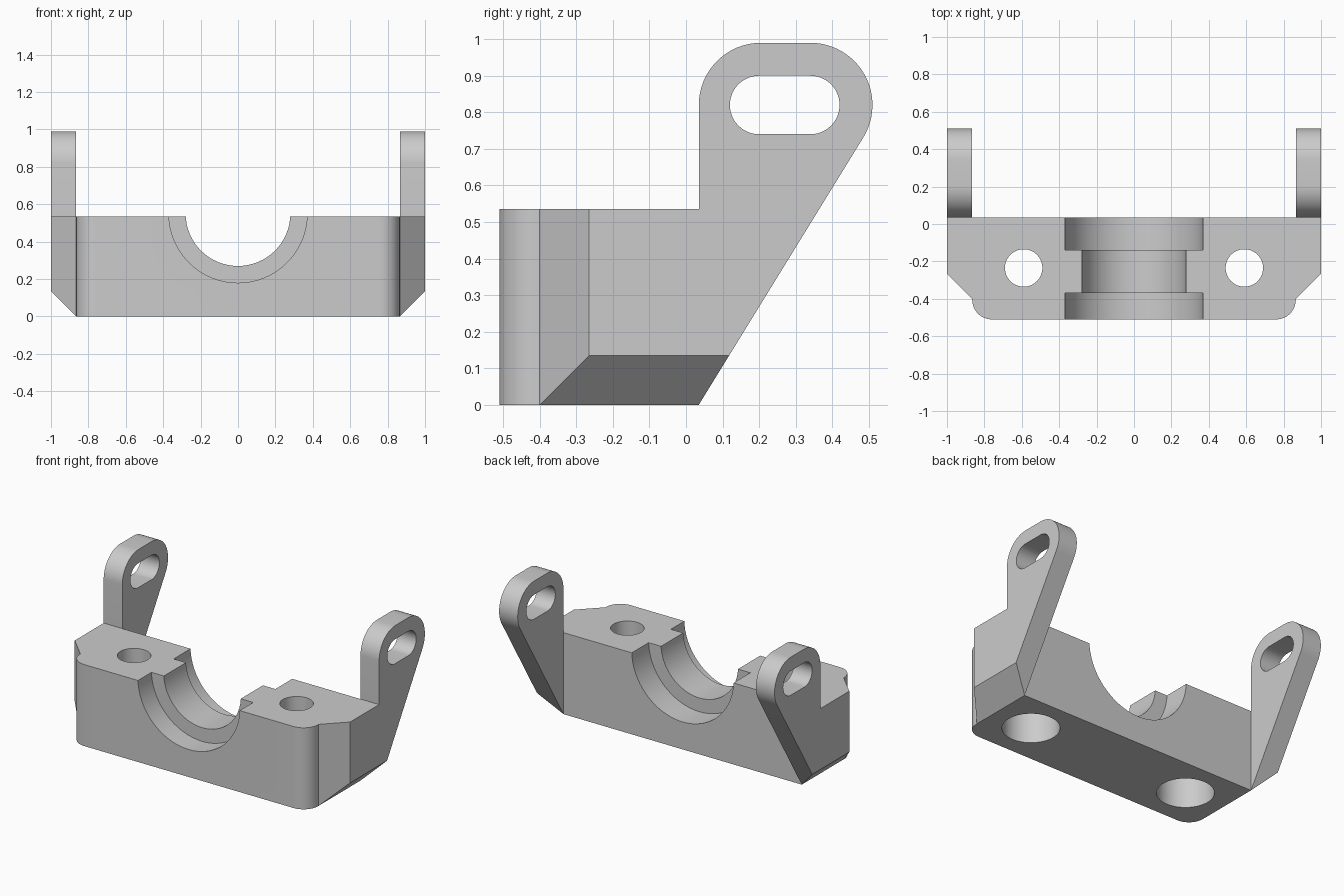
import bpy
import bmesh
from math import cos, sin, radians

cube = bpy.data.objects.get("Cube")
if cube:
    bpy.data.objects.remove(cube, do_unlink=True)

# Single grey finish
grey = bpy.data.materials.new("light_grey")
grey.use_nodes = True
colour = (0.6, 0.6, 0.6, 1)
grey.diffuse_color = colour
grey.node_tree.nodes["Principled BSDF"].inputs["Base Color"].default_value = colour


def arc(cx, cy, r, start, end, steps=16):
    """Points along an arc, angles in degrees."""
    angles = [radians(start + (end - start) * i / steps) for i in range(steps + 1)]
    return [(cx + r * cos(a), cy + r * sin(a)) for a in angles]


def circle(cx, cy, r):
    return arc(cx, cy, r, 0, 360, 64)[:-1]


def prism(name, profile, axis, low, high):
    """Extrude a 2D profile along the x, y or z axis."""
    place = {"x": lambda a, b, t: (t, a, b),
             "y": lambda a, b, t: (a, t, b),
             "z": lambda a, b, t: (a, b, t)}[axis]
    bm = bmesh.new()
    face = bm.faces.new([bm.verts.new(place(a, b, low)) for a, b in profile])
    new = bmesh.ops.extrude_face_region(bm, geom=[face])["geom"]
    verts = [v for v in new if isinstance(v, bmesh.types.BMVert)]
    bmesh.ops.translate(bm, verts=verts, vec=place(0, 0, high - low))
    bmesh.ops.recalc_face_normals(bm, faces=bm.faces)
    mesh = bpy.data.meshes.new(name)
    bm.to_mesh(mesh)
    bm.free()
    mesh.materials.append(grey)
    obj = bpy.data.objects.new(name, mesh)
    bpy.context.collection.objects.link(obj)
    return obj


def combine(target, tool, operation):
    """Apply a boolean and discard the tool."""
    tool.hide_render = True
    mod = target.modifiers.new(operation.lower(), "BOOLEAN")
    mod.operation = operation
    mod.solver = "EXACT"
    mod.object = tool
    bpy.context.view_layer.objects.active = target
    bpy.ops.object.modifier_apply(modifier=mod.name)
    bpy.data.objects.remove(tool, do_unlink=True)


FRONT, BACK, TOP = -0.51, 0.035, 0.535
EAR_IN = 0.865

# Body block with rounded front corners and angled sides
right_half = arc(0.76, FRONT + 0.105, 0.105, -90, 0) + [
    (EAR_IN, -0.4), (1, -0.265), (1, BACK)]
plan = right_half + [(-x, y) for x, y in reversed(right_half)]
bracket = prism("bearing_bracket", plan, "z", 0, TOP)

# Slotted ears leaning out behind the block
ear_profile = ([(BACK, 0)] + arc(0.34, 0.82, 0.17, -31.6, 90, 24)
               + arc(0.205, 0.82, 0.17, 90, 180))
slot_profile = arc(0.34, 0.82, 0.08, -90, 90, 24) + arc(0.2, 0.82, 0.08, 90, 270, 24)
for side in (-1, 1):
    low, high = sorted((side * EAR_IN, side))
    ear = prism("ear", ear_profile, "x", low, high)
    slot = prism("slot_cutter", slot_profile, "x", low - 0.1, high + 0.1)
    combine(ear, slot, "DIFFERENCE")
    combine(bracket, ear, "UNION")

for side in (-1, 1):
    # Sloped lower outer edge
    wedge = [(side * (EAR_IN - 0.1), -0.1), (side * 1.1, 0.235), (side * 1.1, -0.1)]
    combine(bracket, prism("edge_cutter", wedge, "y", -0.7, 0.7), "DIFFERENCE")
    # Bolt hole with a wide counterbore underneath
    x, y = side * 0.59, -0.235
    combine(bracket, prism("bolt_cutter", circle(x, y, 0.1), "z", -0.1, 0.7), "DIFFERENCE")
    combine(bracket, prism("bore_cutter", circle(x, y, 0.17), "z", -0.1, 0.27), "DIFFERENCE")

# Half-round saddle with a raised rib between two wider seats
for r, low, high in ((0.28, -0.7, 0.2), (0.37, -0.7, -0.37), (0.37, -0.14, 0.2)):
    saddle = prism("saddle_cutter", circle(0, 0.55, r), "y", low, high)
    combine(bracket, saddle, "DIFFERENCE")

# Smooth the curved walls, keep the edges crisp
bpy.ops.object.select_all(action="DESELECT")
bracket.select_set(True)
bpy.context.view_layer.objects.active = bracket
bpy.ops.object.shade_smooth_by_angle(angle=radians(20))
